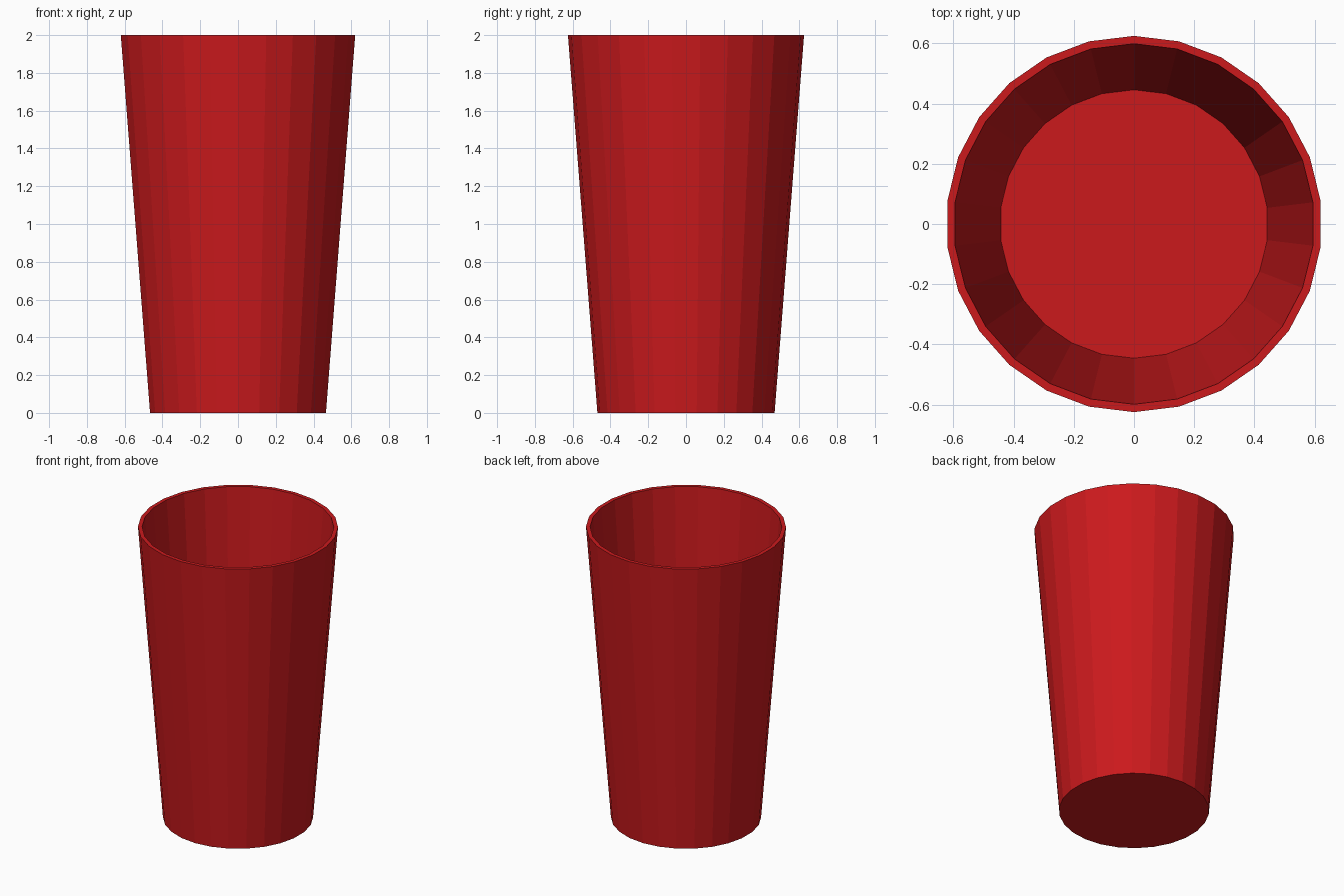
import bpy, bmesh
from math import sin, cos, tau

if "Cube" in bpy.data.objects:
    bpy.data.objects.remove(bpy.data.objects["Cube"])

SIDES = 26
# Profile (radius, z): outer base, outer rim, inner rim, inner floor
PROFILE = [(0.469, 0.0), (0.625, 2.0), (0.599, 2.0), (0.446, 0.025)]

bm = bmesh.new()


def ring(radius, z):
    # One vertex points straight along the y axis
    return [bm.verts.new((radius * sin(-tau * i / SIDES), radius * cos(tau * i / SIDES), z))
            for i in range(SIDES)]


# Walls and rim
rings = [ring(r, z) for r, z in PROFILE]
for lower, upper in zip(rings, rings[1:]):
    for i in range(SIDES):
        j = (i + 1) % SIDES
        bm.faces.new((lower[i], lower[j], upper[j], upper[i]))

# Underside and inner floor
bm.faces.new(rings[0][::-1])
bm.faces.new(rings[-1])
bmesh.ops.recalc_face_normals(bm, faces=bm.faces[:])

mesh = bpy.data.meshes.new("cup")
bm.to_mesh(mesh)
bm.free()
cup = bpy.data.objects.new("cup", mesh)
bpy.context.collection.objects.link(cup)

# Red plastic
red = bpy.data.materials.new("red")
red.diffuse_color = (0.6, 0.01, 0.012, 1.0)
red.use_nodes = True
red.node_tree.nodes["Principled BSDF"].inputs["Base Color"].default_value = red.diffuse_color
mesh.materials.append(red)
